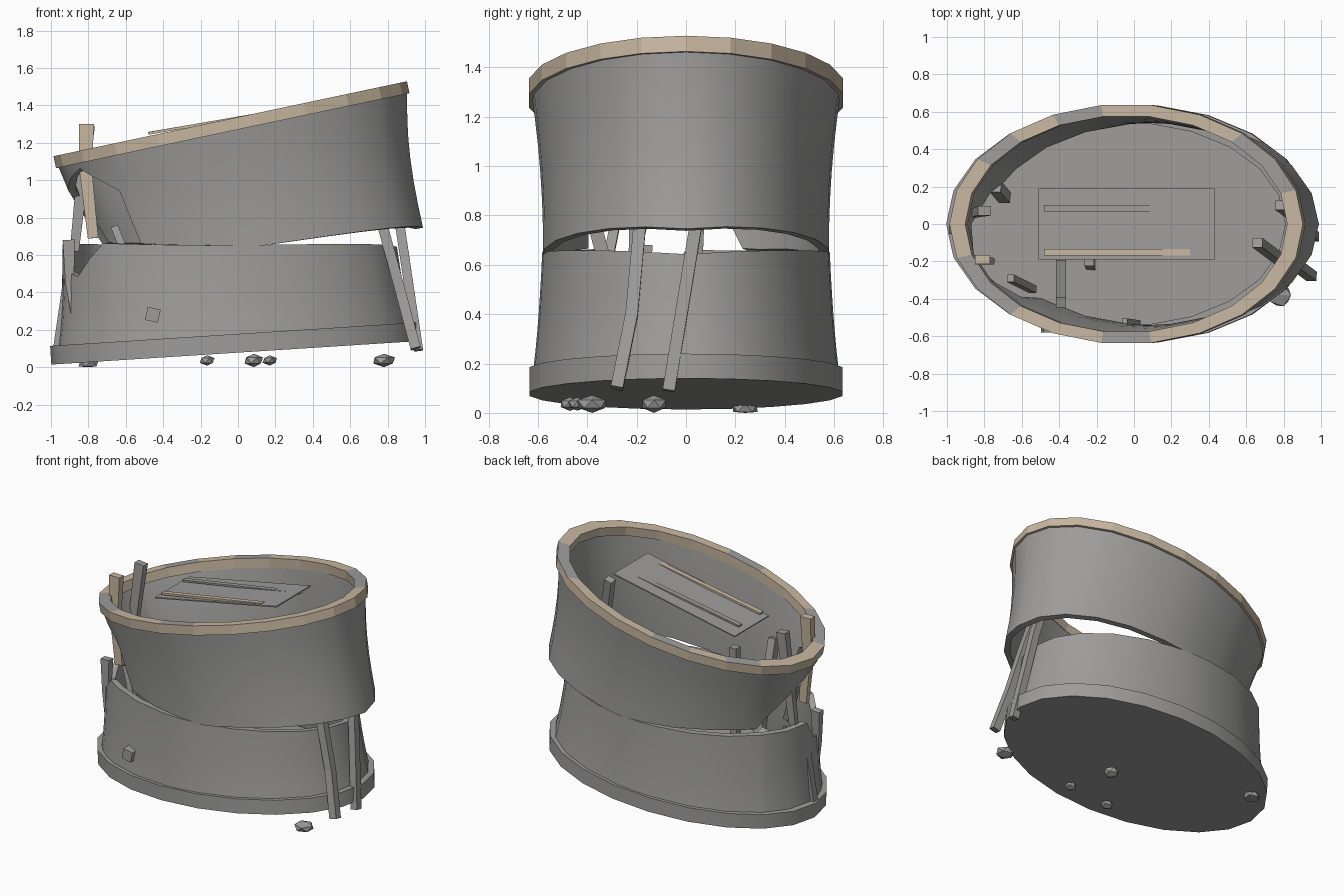
import bpy, bmesh, math, random
from mathutils import Vector, Matrix

if "Cube" in bpy.data.objects:
    bpy.data.objects.remove(bpy.data.objects["Cube"])

random.seed(4)
SEG = 22
STEP = 360 / SEG


def material(name, rgb):
    m = bpy.data.materials.new(name)
    m.diffuse_color = (*rgb, 1)
    m.use_nodes = True
    m.node_tree.nodes["Principled BSDF"].inputs["Base Color"].default_value = m.diffuse_color
    return m


GREY = material("weathered grey", (0.34, 0.335, 0.33))
TAN = material("pale wood", (0.57, 0.47, 0.35))


def finish(name, bm, mats=(GREY,), smooth=False):
    bmesh.ops.recalc_face_normals(bm, faces=bm.faces)
    me = bpy.data.meshes.new(name)
    bm.to_mesh(me)
    bm.free()
    ob = bpy.data.objects.new(name, me)
    bpy.context.collection.objects.link(ob)
    for m in mats:
        me.materials.append(m)
    if smooth:
        bpy.context.view_layer.objects.active = ob
        ob.select_set(True)
        bpy.ops.object.shade_smooth_by_angle(angle=math.radians(32))
        ob.select_set(False)
    return ob


def lerp(table, x):
    for (x0, y0), (x1, y1) in zip(table, table[1:]):
        if x <= x1:
            return y0 + (y1 - y0) * max(0, (x - x0) / (x1 - x0))
    return table[-1][1]


def tilted(origin, slope):
    return Matrix.Translation(origin) @ Matrix.Rotation(-math.atan(slope), 4, 'Y')


def on_ellipse(frame, deg, a, b, h):
    t = math.radians(deg)
    return frame @ Vector((a * math.cos(t), b * math.sin(t), h))


def shell(name, frame, low, high, radius, ratio, thick, rows=6):
    """Hollow oval wall whose lower and upper edges vary around it."""
    degs = [i * STEP for i in range(SEG)]
    degs += [d for d, _ in low + high if d < 360 and all(abs(d - e) > 1 for e in degs)]
    degs = sorted(set(degs))
    bm = bmesh.new()
    cols = []
    for d in degs:
        h0, h1 = lerp(low, d), lerp(high, d)
        loop = []
        for inset, ks in ((0, range(rows + 1)), (thick, range(rows, -1, -1))):
            for k in ks:
                h = h0 + (h1 - h0) * k / rows
                b = lerp(radius, h)
                loop.append(bm.verts.new(on_ellipse(frame, d, b * ratio - inset, b - inset, h)))
        cols.append(loop)
    n = len(cols[0])
    for c0, c1 in zip(cols, cols[1:] + cols[:1]):
        for k in range(n):
            bm.faces.new((c0[k], c1[k], c1[(k + 1) % n], c0[(k + 1) % n]))
    return finish(name, bm, smooth=True)


def bar(name, points, w, d, mat=GREY, taper=1.0):
    """Square plank through a few points."""
    bm = bmesh.new()
    pts = [Vector(p) for p in points]
    rings = []
    for i, p in enumerate(pts):
        axis = (pts[min(i + 1, len(pts) - 1)] - pts[max(i - 1, 0)]).normalized()
        side = axis.cross(Vector((0, 1, 0))).normalized()
        up = side.cross(axis)
        s = 1 + (taper - 1) * i / (len(pts) - 1)
        rings.append([bm.verts.new(p + side * w * s * u / 2 + up * d * s * v / 2)
                      for u, v in ((-1, -1), (1, -1), (1, 1), (-1, 1))])
    for r0, r1 in zip(rings, rings[1:]):
        for k in range(4):
            bm.faces.new((r0[k], r0[(k + 1) % 4], r1[(k + 1) % 4], r1[k]))
    bm.faces.new(rings[0])
    bm.faces.new(rings[-1])
    return finish(name, bm, (mat,))


# Lower half: base slab and broken wall
base = tilted((-0.012, 0, 0.077), 0.064)
bm = bmesh.new()
rings = [[bm.verts.new(on_ellipse(base, i * STEP, 0.988, 0.64, h)) for i in range(SEG)]
         for h in (0, 0.1)]
for i in range(SEG):
    j = (i + 1) % SEG
    bm.faces.new((rings[0][i], rings[0][j], rings[1][j], rings[1][i]))
bm.faces.new(rings[0])
bm.faces.new(rings[1])
finish("base_slab", bm, smooth=True)

shell("lower_wall", base, [(0, 0.09), (360, 0.09)],
      [(0, .51), (90, .575), (150, .63), (180, .64), (190, .5), (205, .46),
       (213, .55), (221, .63), (270, .575), (360, .51)],
      [(0.09, .62), (0.2, .607), (0.35, .595), (0.5, .586), (0.65, .58)], 1.53, 0.04)

# Upper half: slipped, tilted wall with a broken hole on the left
top = tilted((0.1, 0, 0.66), 0.212)
H = 0.683
shell("upper_wall", top,
      [(0, -.1), (90, -.01), (130, .12), (155, .17), (162, .3), (180, .49), (207, .59),
       (224, .43), (227, .13), (270, -.015), (360, -.1)],
      [(0, H - .03), (360, H - .03)],
      [(-.1, .58), (.1, .58), (.25, .585), (.4, .596), (.55, .613), (.68, .63)], 1.53, 0.04)

# Rim: wooden band with worn patches on top
WORN = {1, 2, 6, 8, 12, 13, 16}
bm = bmesh.new()
cols = [[bm.verts.new(on_ellipse(top, i * STEP, a, b, h)) for a, b, h in
         ((.966, .642, H - .065), (.966, .642, H), (.88, .58, H), (.88, .58, H - .065))]
        for i in range(SEG)]
for i in range(SEG):
    c0, c1 = cols[i], cols[(i + 1) % SEG]
    for k in range(4):
        f = bm.faces.new((c0[k], c1[k], c1[(k + 1) % 4], c0[(k + 1) % 4]))
        f.material_index = 1 if k == 1 and i in WORN else 0
finish("rim", bm, (TAN, GREY))

# Sloping board and its two battens
bar("board", [(-0.51, 0, 1.222), (0.43, 0, 1.41)], 0.008, 0.38)
bar("grey_batten", [(-0.48, 0.083, 1.252), (0.43, 0.083, 1.405)], 0.012, 0.035)
bar("wood_batten", [(-0.48, -0.152, 1.25), (0.30, -0.152, 1.385)], 0.014, 0.035, TAN)

# Posts leaning around the broken left side
bar("wood_post", [(-.81, -.19, 1.3), (-.815, -.195, 1.06), (-.775, -.2, .69)], .08, .05, TAN, .7)
bar("grey_post", [(-.8, .07, 1.29), (-.84, .06, .95), (-.875, .05, .62)], .07, .05, GREY, .7)
bar("outer_post", [(-.905, -.16, .68), (-.9, -.17, .45), (-.88, -.19, .28)], .065, .05, GREY, .4)
bar("side_plank", [(-.915, -.02, .5), (-.975, -.03, .09)], .03, .05)

# Long legs sticking out through the right gap
bar("curved_leg", [(.66, -.1, 1.2), (.78, -.19, .73), (.87, -.22, .4), (.95, -.28, .1)], .055, .05)
bar("straight_leg", [(.78, .1, 1.1), (.87, .035, .73), (.965, -.07, .09)], .05, .05)

# Loose posts inside
for i, (p, q, w) in enumerate((
        ((-.39, -.42, .95), (-.39, -.22, .2), .055),
        ((-.24, -.2, .93), (-.23, -.22, .18), .05),
        ((-.66, -.29, .75), (-.54, -.35, .45), .04),
        ((-.05, -.52, .6), (.02, -.53, .3), .03),
        ((-.74, .2, .62), (-.69, .14, .45), .06))):
    bar(f"inner_post_{i + 1}", [p, q], w, w)

# Small block on the front wall
bar("front_block", [(-.463, -.53, .245), (-.448, -.53, .315)], .07, .1)

# Rubble on the ground
for i, (x, y, r) in enumerate(((.78, -.38, .068), (.17, -.44, .042), (.085, -.13, .055),
                               (-.165, -.47, .043), (-.8, .24, .06))):
    bm = bmesh.new()
    bmesh.ops.create_icosphere(bm, subdivisions=1, radius=1)
    z = .036 if x > -.5 else .02
    for v in bm.verts:
        k = random.uniform(.9, 1.05)
        v.co = Vector((x + v.co.x * r * k, y + v.co.y * r * k,
                       max(0, z + v.co.z * min(.036, r * .65))))
    finish(f"rock_{i + 1}", bm)
